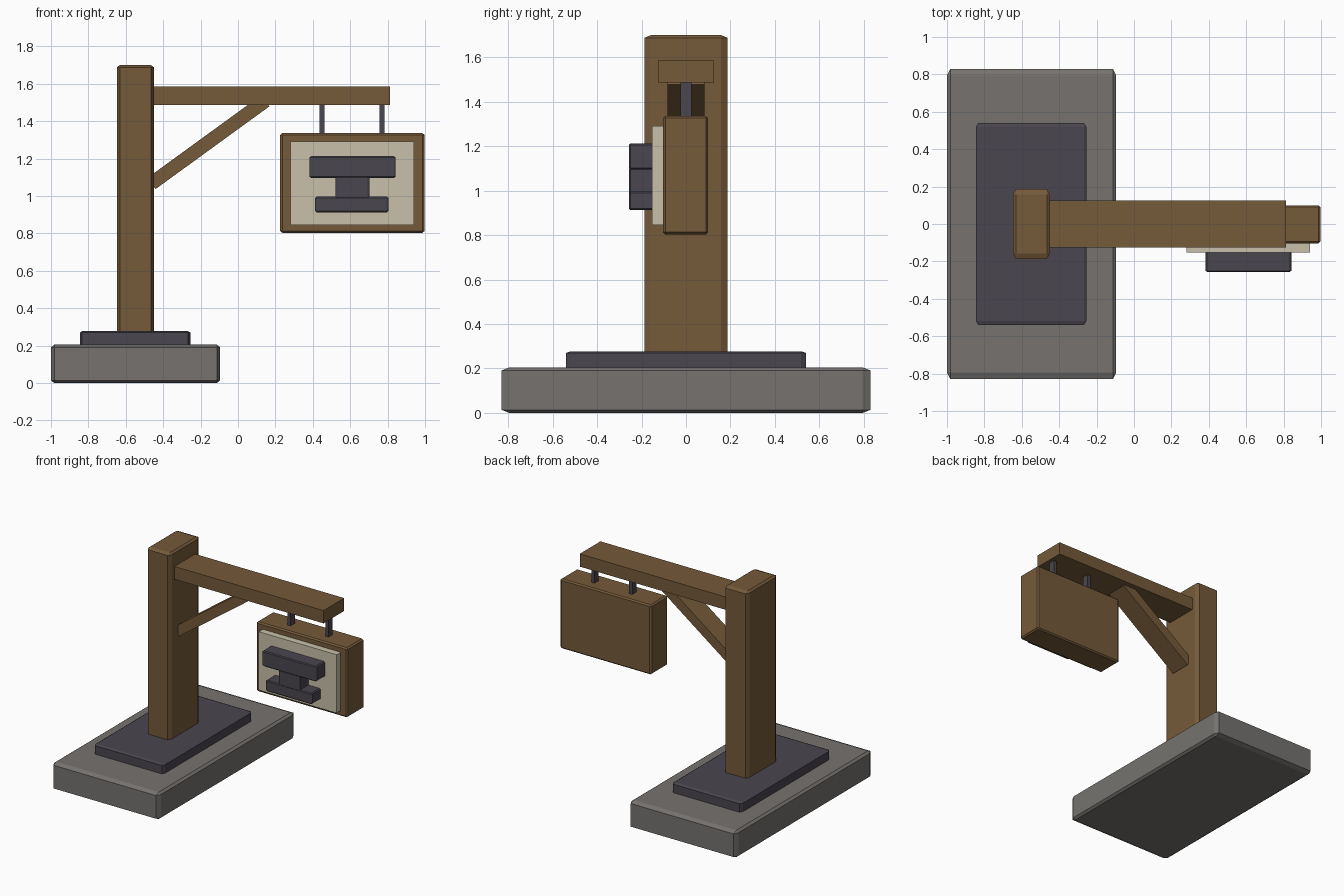
import bpy, bmesh, math
from itertools import product
from mathutils import Matrix, Vector

if "Cube" in bpy.data.objects:
    bpy.data.objects.remove(bpy.data.objects["Cube"])


def material(name, rgb):
    m = bpy.data.materials.new(name)
    m.diffuse_color = (*rgb, 1)
    m.use_nodes = True
    m.node_tree.nodes["Principled BSDF"].inputs["Base Color"].default_value = m.diffuse_color
    return m


wood = material("brown wood", (0.178, 0.102, 0.042))
stone = material("grey stone", (0.181, 0.171, 0.159))
iron = material("dark iron", (0.067, 0.061, 0.077))
cream = material("cream panel", (0.58, 0.53, 0.40))


def box(name, mat, x, y, z, bevel=None, matrix=None):
    """Box from axis ranges, with an optional chamfer size per axis."""
    centre = Vector(((r[0] + r[1]) / 2 for r in (x, y, z)))
    half = Vector(((r[1] - r[0]) / 2 for r in (x, y, z)))
    bm = bmesh.new()
    if bevel:
        # each corner becomes three points, one on each adjoining face
        for s in product((-1, 1), repeat=3):
            for face in range(3):
                bm.verts.new([centre[i] + s[i] * (half[i] - (0 if i == face else bevel[i]))
                              for i in range(3)])
        bmesh.ops.convex_hull(bm, input=bm.verts[:])
        bmesh.ops.dissolve_limit(bm, angle_limit=0.01, verts=bm.verts[:], edges=bm.edges[:])
    else:
        bmesh.ops.create_cube(bm, size=2, matrix=Matrix.Translation(centre) @ Matrix.Diagonal((*half, 1)))
    bmesh.ops.recalc_face_normals(bm, faces=bm.faces[:])
    mesh = bpy.data.meshes.new(name)
    bm.to_mesh(mesh)
    bm.free()
    mesh.materials.append(mat)
    obj = bpy.data.objects.new(name, mesh)
    if matrix:
        obj.matrix_world = matrix
    bpy.context.collection.objects.link(obj)
    return obj


# Stepped foot
box("stone_base", stone, (-1, -0.095), (-0.83, 0.83), (0, 0.205), (0.018, 0.035, 0.014))
box("iron_plinth", iron, (-0.845, -0.255), (-0.54, 0.54), (0.195, 0.277), (0.012, 0.022, 0.007))

# Post, arm and diagonal brace
box("post", wood, (-0.648, -0.45), (-0.186, 0.186), (0.26, 1.7), (0.016, 0.028, 0.012))
box("beam", wood, (-0.46, 0.812), (-0.125, 0.125), (1.487, 1.585))
brace_turn = Matrix.Translation((-0.155, 0, 1.29)) @ Matrix.Rotation(-math.radians(36), 4, 'Y')
box("brace", wood, (-0.38, 0.372), (-0.083, 0.083), (-0.037, 0.037), matrix=brace_turn)

# Hangers
for i, x in enumerate((0.45, 0.77)):
    box(f"hanger_{i + 1}", iron, (x - 0.013, x + 0.013), (-0.025, 0.025), (1.32, 1.495))

# Hanging sign
box("sign_board", wood, (0.225, 0.998), (-0.103, 0.1), (0.803, 1.336), (0.012, 0.01, 0.01))
box("sign_panel", cream, (0.282, 0.942), (-0.152, -0.095), (0.845, 1.292))

# Raised anvil emblem
for name, x, z in (("emblem_top", (0.382, 0.842), (1.096, 1.213)),
                   ("emblem_stem", (0.522, 0.702), (0.985, 1.105)),
                   ("emblem_foot", (0.413, 0.804), (0.912, 0.997))):
    box(name, iron, x, (-0.256, -0.145), z, (0.009, 0.006, 0.007))
